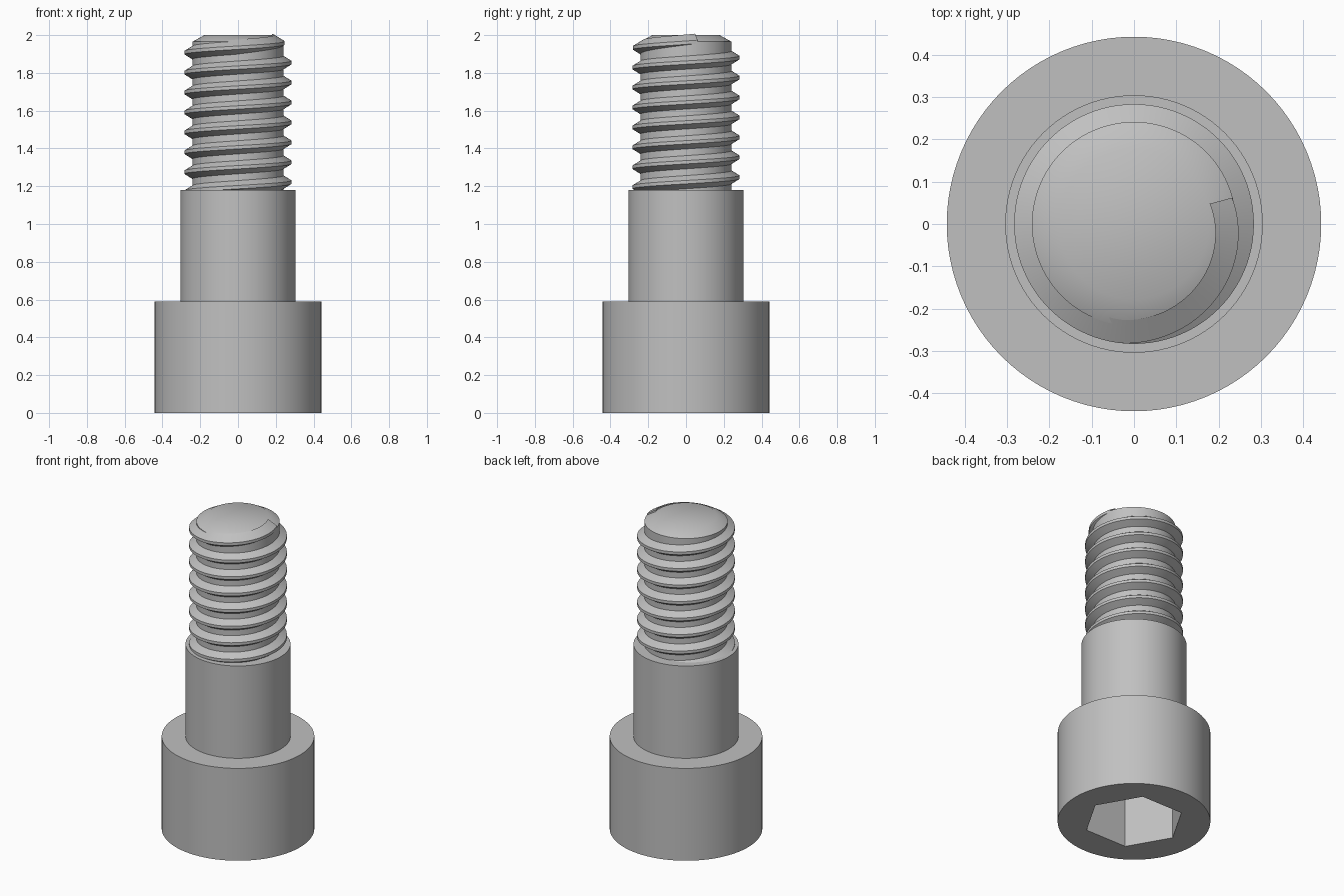
import bpy, bmesh, math
from mathutils import Matrix

SEGMENTS = 96

cube = bpy.data.objects.get("Cube")
if cube:
    bpy.data.objects.remove(cube, do_unlink=True)

steel = bpy.data.materials.new("grey steel")
steel.use_nodes = True
steel.diffuse_color = (0.53, 0.53, 0.53, 1)
steel.node_tree.nodes["Principled BSDF"].inputs["Base Color"].default_value = (0.53, 0.53, 0.53, 1)


def add_object(name, bm):
    bmesh.ops.recalc_face_normals(bm, faces=bm.faces)
    mesh = bpy.data.meshes.new(name)
    bm.to_mesh(mesh)
    bm.free()
    mesh.materials.append(steel)
    obj = bpy.data.objects.new(name, mesh)
    bpy.context.collection.objects.link(obj)
    return obj


def activate(obj):
    bpy.ops.object.select_all(action='DESELECT')
    obj.select_set(True)
    bpy.context.view_layer.objects.active = obj


def smooth(obj):
    activate(obj)
    bpy.ops.object.shade_smooth_by_angle(angle=math.radians(30))


def loft(bm, rings, closed=True):
    """Skin a list of vertex rings and cap both ends."""
    n = len(rings[0])
    for low, high in zip(rings, rings[1:]):
        for i in range(n):
            j = (i + 1) % n
            bm.faces.new((low[i], low[j], high[j], high[i]))
    bm.faces.new(rings[0])
    bm.faces.new(rings[-1])


def turned(name, profile, segments=SEGMENTS):
    """Round or prismatic solid from (radius, height) pairs."""
    bm = bmesh.new()
    rings = []
    for r, z in profile:
        angles = [math.tau * i / segments for i in range(segments)]
        rings.append([bm.verts.new((r * math.cos(a), r * math.sin(a), z)) for a in angles])
    loft(bm, rings)
    return add_object(name, bm)


# Cylindrical head with a hexagonal socket in its underside
head = turned("head", [(0.442, 0), (0.442, 0.59)])
socket_cutter = turned("socket_cutter", [(0.292, -0.1), (0.292, 0.32)], 6)
socket_cutter.hide_render = True
cut = head.modifiers.new("hex socket", 'BOOLEAN')
cut.operation = 'DIFFERENCE'
cut.solver = 'EXACT'
cut.object = socket_cutter
activate(head)
bpy.ops.object.modifier_apply(modifier=cut.name)
bpy.data.objects.remove(socket_cutter, do_unlink=True)
smooth(head)

# Plain shoulder, thread core and chamfered tip
shank = turned("shank", [(0.304, 0.5), (0.304, 1.18), (0.241, 1.18), (0.241, 1.965), (0.178, 2)])
smooth(shank)

# Right-handed helical ridge that fades into the core at the tip
PITCH, CREST, DEPTH = 0.1055, 0.283, 0.043
END, FADE = math.radians(15), math.radians(110)
STEPS = 8 * SEGMENTS
bm = bmesh.new()
sections = []
for step in range(STEPS + 1):
    a = END - math.tau * (STEPS - step) / SEGMENTS
    z = 1.96 + PITCH * a / math.tau
    fade = max(0, 1 - (END - a) / FADE)
    outer = CREST - DEPTH * fade
    inner = outer - 0.055
    section = [(inner, -0.043), (outer, -0.009), (outer, 0.009), (inner, 0.043)]
    turn = Matrix.Rotation(a, 3, 'Z')
    sections.append([bm.verts.new(turn @ Matrix.Identity(3).col[0] * r) for r, h in section])
    for v, (r, h) in zip(sections[-1], section):
        v.co.z = z + h
loft(bm, sections)
smooth(add_object("thread", bm))
